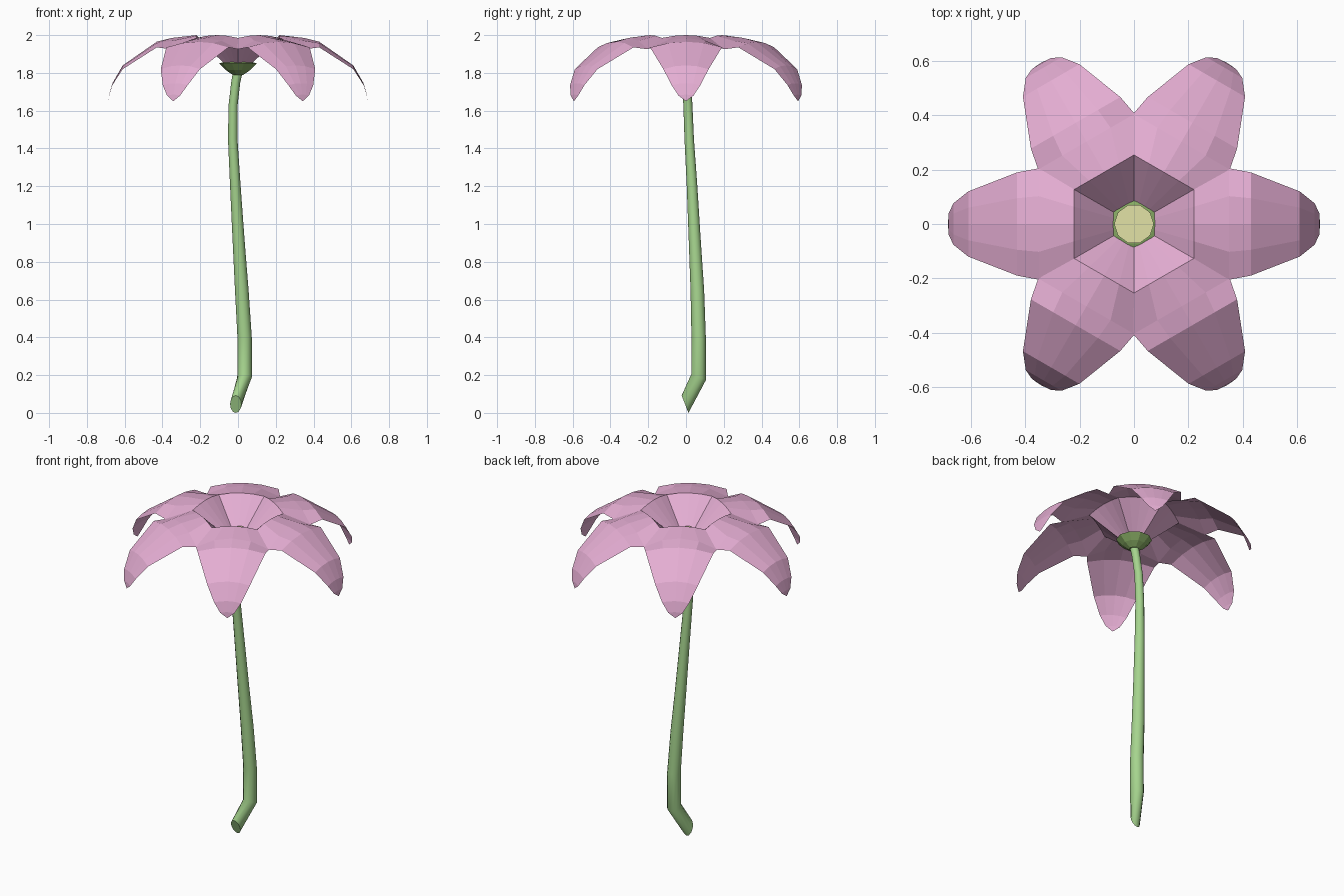
import bpy, bmesh
from math import sin, cos, pi, radians

if "Cube" in bpy.data.objects:
    bpy.data.objects.remove(bpy.data.objects["Cube"])


def material(name, rgb):
    m = bpy.data.materials.new(name)
    m.diffuse_color = (*rgb, 1)
    m.use_nodes = True
    m.node_tree.nodes["Principled BSDF"].inputs["Base Color"].default_value = m.diffuse_color
    return m


def grid_object(name, rows, mat, closed=False, caps=False):
    """Skin a list of equally long point rows with quads."""
    bm = bmesh.new()
    vs = [[bm.verts.new(p) for p in row] for row in rows]
    n = len(rows[0])
    for a, b in zip(vs, vs[1:]):
        for i in range(n if closed else n - 1):
            j = (i + 1) % n
            bm.faces.new((a[i], a[j], b[j], b[i]))
    if caps:
        bm.faces.new(vs[0][::-1])
        bm.faces.new(vs[-1])
    bmesh.ops.remove_doubles(bm, verts=bm.verts, dist=0.0005)
    me = bpy.data.meshes.new(name)
    bm.to_mesh(me)
    bm.free()
    ob = bpy.data.objects.new(name, me)
    bpy.context.collection.objects.link(ob)
    me.materials.append(mat)
    return ob


def ring(c, r, n, ry=None, tilt=0.0):
    ry = r if ry is None else ry
    return [(c[0] + r * cos(2 * pi * i / n), c[1] + ry * sin(2 * pi * i / n),
             c[2] - tilt * sin(2 * pi * i / n)) for i in range(n)]


pink = material("pink", (0.78, 0.42, 0.65))
green = material("stem_green", (0.38, 0.66, 0.27))
dark = material("calyx_green", (0.25, 0.42, 0.13))
yellow = material("yellow", (0.76, 0.76, 0.38))

# Petals: distance out, half width, centre height, edge height
stations = [
    (0.06, 0.035, 1.84, 1.84), (0.22, 0.127, 2.0, 1.985),
    (0.35, 0.205, 1.985, 1.925), (0.43, 0.19, 1.965, 1.935),
    (0.61, 0.12, 1.84, 1.82), (0.665, 0.076, 1.745, 1.735),
    (0.682, 0.04, 1.685, 1.68), (0.685, 0.0, 1.65, 1.65)]
for k in range(6):
    a = radians(60 * k)
    rows = []
    for u, w, zc, ze in stations:
        rows.append([(u * cos(a) - w * t * sin(a), u * sin(a) + w * t * cos(a),
                      zc + (ze - zc) * t * t) for t in (-1, -0.5, 0, 0.5, 1)])
    grid_object(f"petal_{k + 1}", rows, pink)

# Stem: x, y, z, radius, with a slanted cut at the foot
path = [(0.035, 0.067, 0.19, 0.039), (0.035, 0.067, 0.4, 0.038),
        (0.02, 0.06, 0.65, 0.036), (0.004, 0.047, 0.9, 0.032),
        (-0.014, 0.032, 1.2, 0.028), (-0.028, 0.017, 1.45, 0.025),
        (-0.026, 0.01, 1.63, 0.024), (-0.012, 0.003, 1.75, 0.024),
        (0, 0, 1.81, 0.026)]
rows = [ring((-0.012, -0.005, 0.046), 0.03, 12, 0.018, 0.046)]
rows += [ring((x, y, z), r, 12, tilt=0.015 if z < 0.2 else 0) for x, y, z, r in path]
stem = grid_object("stem", rows, green, True, True)
bpy.context.view_layer.objects.active = stem
stem.select_set(True)
bpy.ops.object.shade_smooth_by_angle(angle=radians(40))

# Calyx under the petals and the yellow flower centre
grid_object("calyx", [ring((0, 0, z), r, 10) for r, z in
                      ((0.028, 1.79), (0.065, 1.815), (0.1, 1.85), (0.075, 1.858))],
            dark, True, True)
grid_object("flower_centre", [ring((0, 0, z), 0.073, 10) for z in (1.85, 1.865)],
            yellow, True, True)
